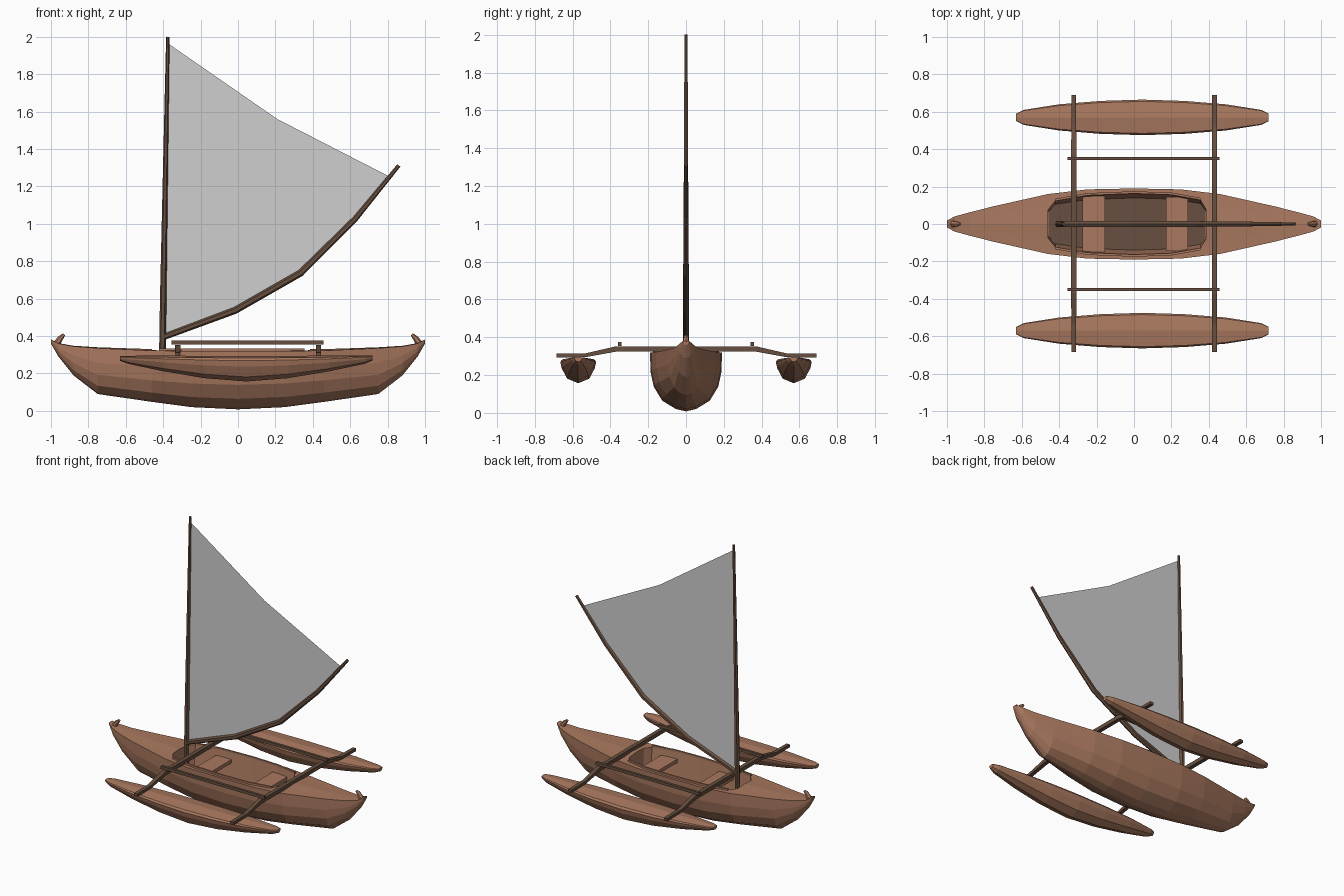
import bpy, bmesh, math
from mathutils import Vector

if "Cube" in bpy.data.objects:
    bpy.data.objects.remove(bpy.data.objects["Cube"])


def material(name, rgb):
    m = bpy.data.materials.new(name)
    m.diffuse_color = (*rgb, 1)
    m.use_nodes = True
    m.node_tree.nodes["Principled BSDF"].inputs["Base Color"].default_value = m.diffuse_color
    return m


WOOD = material("warm wood", (0.40, 0.19, 0.115))
DARK = material("dark wood", (0.135, 0.078, 0.050))
CLOTH = material("grey sailcloth", (0.62, 0.62, 0.62))


def finish(name, bm, mat):
    bmesh.ops.recalc_face_normals(bm, faces=bm.faces)
    me = bpy.data.meshes.new(name)
    bm.to_mesh(me)
    bm.free()
    me.materials.append(mat)
    ob = bpy.data.objects.new(name, me)
    bpy.context.collection.objects.link(ob)
    return ob


def skin(name, rings, mat):
    """Join equal closed rings of points and cap both ends."""
    bm = bmesh.new()
    vs = [[bm.verts.new(p) for p in r] for r in rings]
    n = len(vs[0])
    for a, b in zip(vs, vs[1:]):
        for i in range(n):
            bm.faces.new((a[i], a[(i + 1) % n], b[(i + 1) % n], b[i]))
    bm.faces.new(vs[0])
    bm.faces.new(vs[-1])
    return finish(name, bm, mat)


def loft(name, stations, half, crown, mat, cy=0):
    """Boat body: stations (x, half width, top, bottom), section (side, depth)."""
    section = half + [(0, 1)] + [(-u, v) for u, v in reversed(half)]
    rings = []
    for x, w, top, bot in stations:
        ring = [(x, cy, top + crown * w)]
        ring += [(x, cy + u * w, top + (bot - top) * v) for u, v in section]
        rings.append(ring)
    return skin(name, rings, mat)


def rod(name, pts, sizes, side, mat, sides=4):
    """Tapered spar along pts; sizes are (half width, half height)."""
    pts = [Vector(p) for p in pts]
    side = Vector(side)
    rings = []
    for i, p in enumerate(pts):
        d = (pts[min(i + 1, len(pts) - 1)] - pts[max(i - 1, 0)]).normalized()
        s = (side - d * side.dot(d)).normalized()
        up = d.cross(s)
        a, b = sizes[i] if len(sizes) > 1 else sizes[0]
        k = 1 / math.cos(math.pi / sides)
        ang = [2 * math.pi * (j + 0.5) / sides for j in range(sides)]
        rings.append([p + s * a * k * math.cos(t) + up * b * k * math.sin(t) for t in ang])
    return skin(name, rings, mat)


# Main hull
half_hull = [(0, 0.19, 0.32, 0.008), (0.25, 0.185, 0.32, 0.02), (0.46, 0.16, 0.322, 0.048),
             (0.75, 0.095, 0.335, 0.09), (0.88, 0.062, 0.345, 0.19),
             (0.96, 0.04, 0.36, 0.29), (1.0, 0.018, 0.38, 0.36)]
stations = [(-x, w, t, b) for x, w, t, b in reversed(half_hull[1:])] + half_hull
hull = loft("hull", stations,
            [(0.55, -0.01), (1, 0), (0.99, 0.32), (0.90, 0.58), (0.66, 0.82), (0.28, 0.96)],
            0.05, WOOD)

# Cockpit opening
edge = [(-0.46, 0.075), (-0.42, 0.125), (-0.25, 0.155), (0, 0.165),
        (0.2, 0.158), (0.355, 0.13), (0.385, 0.08)]
outline = edge + [(x, -y) for x, y in reversed(edge)]
FLOOR = 0.15
cutter = skin("cockpit_cutter", [[(x, y * 0.84, FLOOR) for x, y in outline],
                                 [(x, y, 0.335) for x, y in outline],
                                 [(x, y, 0.5) for x, y in outline]], WOOD)
cutter.hide_render = True
cutter.hide_viewport = True
cut = hull.modifiers.new("cockpit", 'BOOLEAN')
cut.operation = 'DIFFERENCE'
cut.solver = 'EXACT'
cut.object = cutter

# Cockpit floor
skin("cockpit_floor", [[(x * 0.995, y * 0.845, z) for x, y in outline]
                       for z in (FLOOR - 0.003, FLOOR + 0.005)], DARK)

# Seats across the cockpit
for name, x0, x1, w in (("rear_seat", -0.275, -0.155, 0.15), ("front_seat", 0.17, 0.29, 0.145)):
    skin(name, [[(x0, -w, z), (x1, -w, z), (x1, w, z), (x0, w, z)] for z in (0.255, 0.28)], WOOD)

# Cockpit side rims
for label, s in (("left", 1), ("right", -1)):
    rod(label + "_cockpit_rim", [(x, s * (y + 0.004), 0.326) for x, y in edge[1:-1]],
        [(0.006, 0.008)], (0, 1, 0), WOOD)

# Small horns on bow and stern
for label, s in (("bow", 1), ("stern", -1)):
    rod(label + "_horn", [(s * 0.972, 0, 0.355), (s * 0.950, 0, 0.388), (s * 0.930, 0, 0.408)],
        [(0.016, 0.016), (0.013, 0.013), (0.008, 0.007)], (0, 1, 0), WOOD, 6)

# Outrigger floats, beams and long rails
float_stations = [(-0.63, 0.02, 0.290, 0.268), (-0.59, 0.04, 0.288, 0.252),
                  (-0.40, 0.070, 0.284, 0.212), (-0.18, 0.088, 0.280, 0.175),
                  (0.045, 0.095, 0.278, 0.157), (0.27, 0.088, 0.280, 0.175),
                  (0.49, 0.070, 0.284, 0.212), (0.68, 0.04, 0.290, 0.252),
                  (0.72, 0.02, 0.293, 0.270)]
for label, s in (("left", 1), ("right", -1)):
    loft(label + "_float", float_stations,
         [(0.9, -0.04), (1, 0.08), (0.92, 0.35), (0.62, 0.80)], 0.16, WOOD, s * 0.57)
    rod(label + "_rail", [(-0.355, s * 0.35, 0.365), (0.458, s * 0.35, 0.365)],
        [(0.009, 0.010)], (0, 1, 0), DARK)
for label, x in (("rear", -0.322), ("front", 0.43)):
    path = [(-0.685, 0.303), (-0.53, 0.305), (-0.37, 0.338),
            (0.37, 0.338), (0.53, 0.305), (0.69, 0.303)]
    rod(label + "_cross_beam", [(x, y, z) for y, z in path],
        [(0.013, 0.010), (0.013, 0.010), (0.014, 0.014),
         (0.014, 0.014), (0.013, 0.010), (0.013, 0.010)], (1, 0, 0), DARK)

# Mast and bent boom
rod("mast", [(-0.406, 0, FLOOR), (-0.400, 0, 0.6), (-0.386, 0, 1.4), (-0.375, 0, 2.0)],
    [(0.016, 0.016), (0.015, 0.015), (0.011, 0.011), (0.008, 0.008)], (0, 1, 0), DARK, 6)
boom = [(-0.405, 0.392), (-0.015, 0.537), (0.335, 0.737), (0.63, 1.03), (0.86, 1.312)]
rod("boom", [(x, 0, z) for x, z in boom],
    [(0.015, 0.014), (0.016, 0.016), (0.015, 0.016), (0.012, 0.013), (0.008, 0.009)],
    (0, 1, 0), DARK, 6)

# Sail sheet between mast and boom
bm = bmesh.new()
corners = [(-0.39, 0.40)] + boom[1:4] + [(0.805, 1.255), (0.21, 1.56),
                                         (-0.375, 1.965), (-0.353, 1.2), (-0.372, 0.8)]
bm.faces.new([bm.verts.new((x, 0, z)) for x, z in corners])
bmesh.ops.triangulate(bm, faces=bm.faces[:])
finish("sail", bm, CLOTH)
